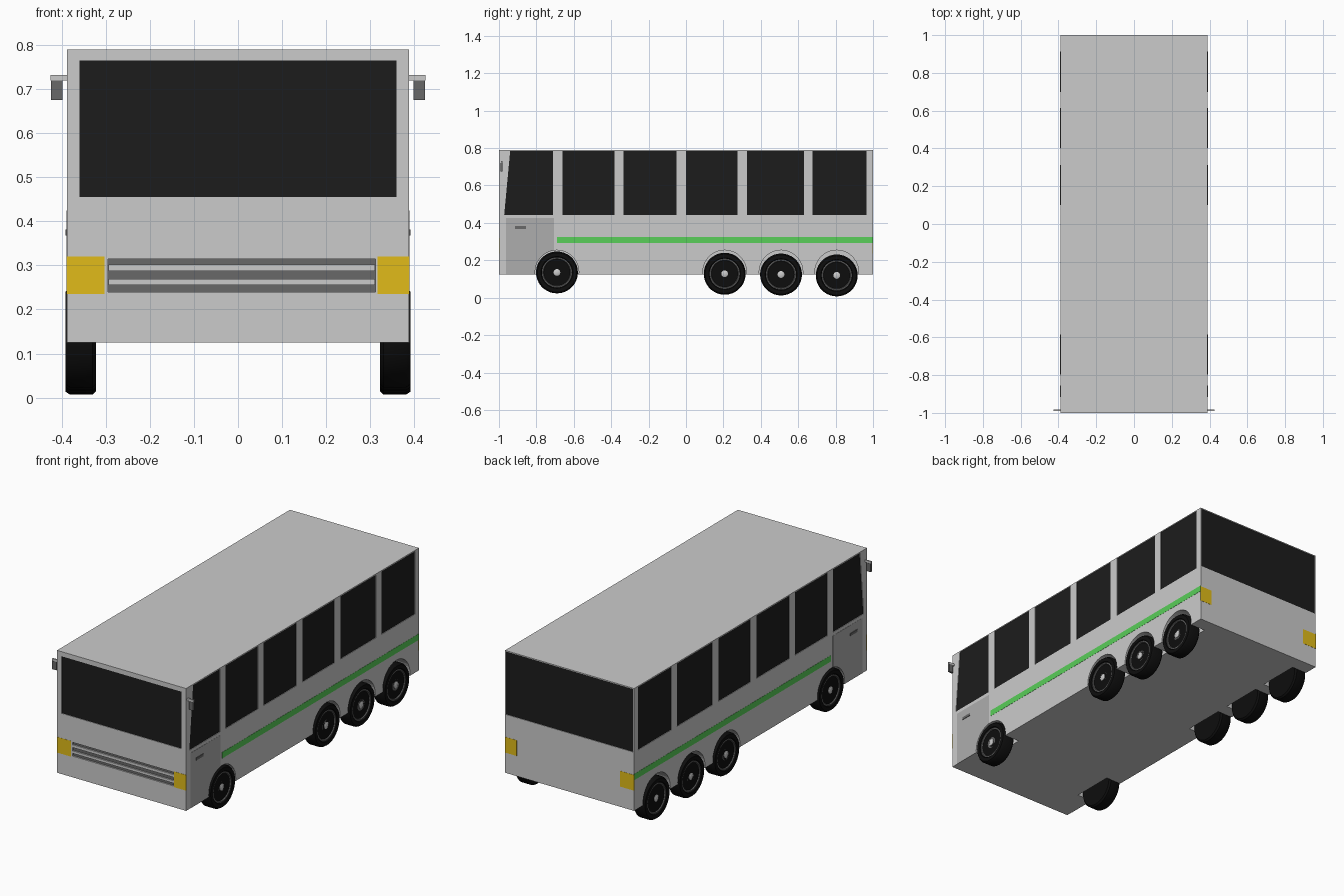
import bpy, bmesh, math
from mathutils import Vector

if "Cube" in bpy.data.objects:
    bpy.data.objects.remove(bpy.data.objects["Cube"])

HW, ZB, ZT = 0.388, 0.125, 0.79


def mat(name, r, g, b):
    m = bpy.data.materials.new(name)
    m.diffuse_color = (r, g, b, 1)
    m.use_nodes = True
    m.node_tree.nodes["Principled BSDF"].inputs["Base Color"].default_value = m.diffuse_color
    return m


GLASS = mat("dark_glass", 0.012, 0.012, 0.012)
RUBBER = mat("rubber", 0.004, 0.004, 0.004)
YELLOW = mat("yellow_lamp", 0.75, 0.5, 0.01)
GREEN = mat("green_stripe", 0.1, 0.62, 0.1)
DARK = mat("dark_grey", 0.14, 0.14, 0.14)
STEEL = mat("wheel_grey", 0.12, 0.12, 0.12)
DOOR = mat("door_grey", 0.42, 0.42, 0.42)


def prism(bm, yz, x0, x1):
    """Extrude a side-view outline from x0 to x1."""
    a = [bm.verts.new((x0, y, z)) for y, z in yz]
    b = [bm.verts.new((x1, y, z)) for y, z in yz]
    bm.faces.new(a)
    bm.faces.new(b[::-1])
    n = len(yz)
    for i in range(n):
        j = (i + 1) % n
        bm.faces.new((a[i], b[i], b[j], a[j]))


def box(bm, x0, x1, y0, y1, z0, z1):
    prism(bm, rect(y0, y1, z0, z1), x0, x1)


def rect(y0, y1, z0, z1):
    return [(y0, z0), (y1, z0), (y1, z1), (y0, z1)]


def both(bm, yz, x0, x1):
    prism(bm, yz, x0, x1)
    prism(bm, yz, -x0, -x1)


def finish(name, bm, material=None, smooth=False):
    bmesh.ops.recalc_face_normals(bm, faces=bm.faces)
    me = bpy.data.meshes.new(name)
    bm.to_mesh(me)
    bm.free()
    ob = bpy.data.objects.new(name, me)
    bpy.context.collection.objects.link(ob)
    if material:
        me.materials.append(material)
    if smooth:
        bpy.context.view_layer.objects.active = ob
        ob.select_set(True)
        bpy.ops.object.shade_smooth_by_angle(angle=math.radians(35))
        ob.select_set(False)
    return ob


def cut(ob, cutter):
    m = ob.modifiers.new("cut", 'BOOLEAN')
    m.operation, m.solver, m.object = 'DIFFERENCE', 'EXACT', cutter
    cutter.hide_render = True
    cutter.hide_viewport = True


def lathe(bm, profile, centre, side, n=36):
    """Revolve (radius, outward offset) points about the axle."""
    rings = []
    for r, o in profile:
        rings.append([bm.verts.new(Vector(centre) + Vector((
            side * o, r * math.cos(2 * math.pi * i / n), r * math.sin(2 * math.pi * i / n))))
            for i in range(n)])
    for a, b in zip(rings, rings[1:]):
        for i in range(n):
            j = (i + 1) % n
            bm.faces.new((a[i], a[j], b[j], b[i]))
    bm.faces.new(rings[0])
    bm.faces.new(rings[-1])


# Body
bm = bmesh.new()
box(bm, -HW, HW, -1, 1, ZB, ZT)
body = finish("body", bm)

# Window outlines
side_windows = [[(-0.972, 0.443), (-0.71, 0.443), (-0.71, 0.785), (-0.94, 0.785)]]
for y0, y1 in [(-0.66, -0.383), (-0.335, -0.05), (0, 0.275), (0.325, 0.63), (0.677, 0.965)]:
    side_windows.append(rect(y0, y1, 0.443, 0.785))
D = 0.006

# Recesses for glass and grille
bm = bmesh.new()
for w in side_windows:
    both(bm, w, HW - D, HW + 0.05)
box(bm, -0.36, 0.36, -1.05, -1 + D, 0.455, 0.765)
box(bm, -0.383, 0.383, 1 - D, 1.05, 0.443, 0.785)
box(bm, -0.295, 0.312, -1.05, -0.99, 0.24, 0.315)
cut(body, finish("recess_cutter", bm))

# Glass
bm = bmesh.new()
for w in side_windows:
    both(bm, w, HW - D, HW - 0.003)
finish("side_windows", bm, GLASS)
bm = bmesh.new()
box(bm, -0.36, 0.36, -1 + 0.003, -1 + D, 0.455, 0.765)
finish("windshield", bm, GLASS)
bm = bmesh.new()
box(bm, -0.383, 0.383, 1 - D, 1 - 0.003, 0.443, 0.785)
finish("rear_window", bm, GLASS)

# Doors and handles
bm = bmesh.new()
both(bm, rect(-0.962, -0.705, ZB, 0.425), HW - 0.002, HW + 0.001)
doors = finish("front_doors", bm, DOOR)
bm = bmesh.new()
both(bm, rect(-0.915, -0.855, 0.368, 0.382), HW, HW + 0.004)
finish("door_handles", bm, DARK)

# Stripes
bm = bmesh.new()
both(bm, rect(-0.69, 1.0, 0.292, 0.325), HW - 0.001, HW + 0.001)
finish("side_stripes", bm, GREEN)

# Wheel arches
axles = [(-0.69, 0.135), (0.207, 0.128), (0.508, 0.124), (0.806, 0.119)]
bm = bmesh.new()
for side in (-1, 1):
    for y, z in axles:
        lathe(bm, [(0.117, -0.09), (0.117, 0.05)], (side * HW, y, 0.137), side)
arches = finish("arch_cutter", bm)
cut(body, arches)
cut(doors, arches)

# Wheels
tire = [(0.075, -0.068), (0.104, -0.068), (0.112, -0.06), (0.112, -0.008),
        (0.105, 0.002), (0.085, 0.002), (0.08, -0.006)]
rim = [(0.08, -0.06), (0.081, -0.002), (0.074, -0.001), (0.066, -0.014),
       (0.035, -0.016), (0.03, -0.006)]
cap = [(0.018, -0.012), (0.018, -0.003), (0.013, 0.0)]
for name, prof, m in (("tires", tire, RUBBER), ("wheel_rims", rim, STEEL), ("hub_caps", cap, None)):
    bm = bmesh.new()
    for side in (-1, 1):
        for y, z in axles:
            lathe(bm, prof, (side * 0.39, y, z), side)
    finish(name, bm, m, smooth=True)

# Head and tail lamps
for name, y0, y1 in (("headlights", -1.001, -0.997), ("tail_lights", 0.997, 1.001)):
    bm = bmesh.new()
    box(bm, 0.317, HW + 0.001, y0, y1, 0.235, 0.32)
    box(bm, -HW - 0.001, -0.303, y0, y1, 0.235, 0.32)
    finish(name, bm, YELLOW)

# Grille
bm = bmesh.new()
box(bm, -0.295, 0.312, -0.993, -0.99, 0.24, 0.315)
finish("grille_back", bm, DARK)
bm = bmesh.new()
for z0, z1 in ((0.287, 0.302), (0.255, 0.269)):
    box(bm, -0.294, 0.311, -1.0, -0.992, z0, z1)
finish("grille_slats", bm)

# Mirrors
bm = bmesh.new()
both(bm, rect(-0.99, -0.982, 0.72, 0.732), HW - 0.002, 0.425)
finish("mirror_arms", bm)
bm = bmesh.new()
both(bm, rect(-0.991, -0.981, 0.675, 0.72), 0.398, 0.424)
finish("mirrors", bm, DARK)
